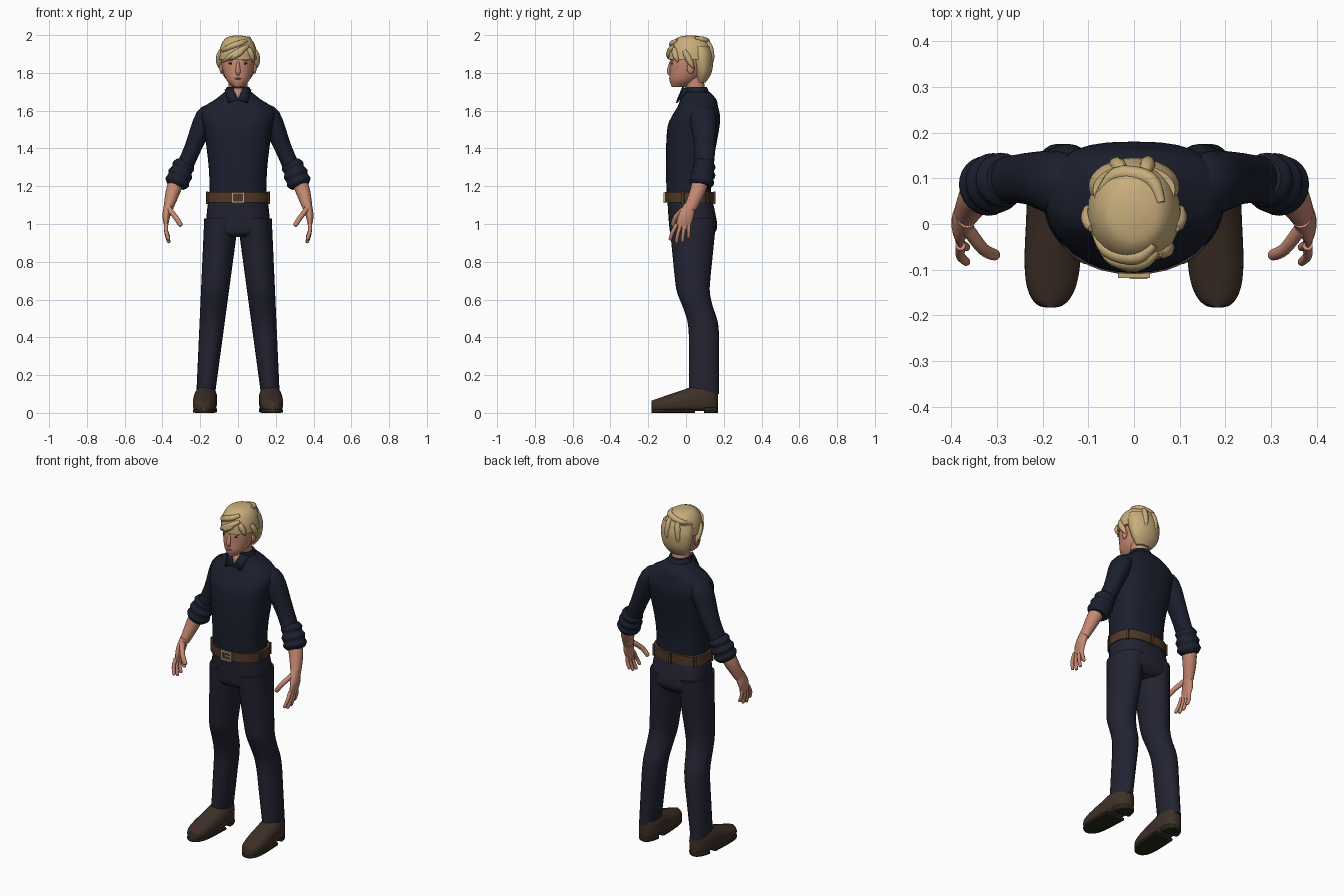
import bpy
import bmesh
from math import cos, sin, pi, copysign
from mathutils import Vector, Matrix

cube = bpy.data.objects.get("Cube")
if cube:
    bpy.data.objects.remove(cube, do_unlink=True)


def material(name, red, green, blue):
    mat = bpy.data.materials.new(name)
    mat.use_nodes = True
    mat.diffuse_color = (red, green, blue, 1)
    shader = next(node for node in mat.node_tree.nodes if node.type == "BSDF_PRINCIPLED")
    shader.inputs["Base Color"].default_value = mat.diffuse_color
    shader.inputs["Roughness"].default_value = 0.8
    return mat


SHIRT = material("navy shirt", .011, .014, .027)
TROUSERS = material("dark trousers", .016, .017, .031)
SKIN = material("skin", .57, .25, .17)
HAIR = material("blond hair", .58, .42, .2)
LEATHER = material("brown shoe leather", .05, .03, .02)
SOLE = material("dark sole", .02, .02, .01)
BELT = material("belt leather", .08, .04, .02)
BUCKLE = material("pale brass", .5, .4, .2)
EYE = material("dark eye", .03, .02, .02)
LIP = material("lip", .4, .1, .1)

ROUND, CLOTH, SHOE, SLAB = (2, 2), (2.3, 2.7), (4, 2), (5, 5)
UPRIGHT, FACING_FRONT = "upright", "facing front"


def finish(name, bm, mat):
    bmesh.ops.recalc_face_normals(bm, faces=bm.faces)
    mesh = bpy.data.meshes.new(name)
    bm.to_mesh(mesh)
    bm.free()
    mesh.materials.append(mat)
    mesh.shade_smooth()
    mesh.set_sharp_from_angle(angle=0.8)
    obj = bpy.data.objects.new(name, mesh)
    bpy.context.collection.objects.link(obj)
    return obj


def smooth_rows(rows, steps=4):
    """Pass a smooth curve through the section rows."""
    padded = [rows[0], *rows, rows[-1]]
    result = []
    for before, start, end, after in zip(padded, rows, rows[1:], padded[3:]):
        for step in range(steps):
            t = step / steps
            result.append([q + t / 2 * (r - p + t * (2 * p - 5 * q + 4 * r - w
                                                     + t * (3 * (q - r) + w - p)))
                           for p, q, r, w in zip(before, start, end, after)])
    return result + [rows[-1]]


def oval(angle, width, depth, powers):
    """Point of a squared oval whose negative and positive halves differ."""
    across, along = cos(angle), sin(angle)
    power = 2 / powers[along > 0]
    return (copysign(abs(across) ** power, across) * width,
            copysign(abs(along) ** power, along) * depth)


def loft(name, rows, mat, plane=None, powers=ROUND, sides=24, mirror=1):
    """Skin rows of (x, y, z, radius, radius); rings follow the path unless a plane is set."""
    rows = smooth_rows(rows)
    centres = [Vector(row[:3]) for row in rows]
    bm = bmesh.new()
    rings = []
    for i, (centre, row) in enumerate(zip(centres, rows)):
        u, v = Vector((1, 0, 0)), Vector((0, 1, 0))
        if plane == FACING_FRONT:
            v = Vector((0, 0, 1))
        elif plane is None:
            along = (centres[min(i + 1, len(rows) - 1)] - centres[max(i - 1, 0)]).normalized()
            u = v.cross(along).normalized()
            v = along.cross(u)
        ring = []
        for k in range(sides):
            a, b = oval(2 * pi * k / sides, row[-2], row[-1], powers)
            point = centre + u * a + v * b
            point.x *= mirror
            ring.append(bm.verts.new(point))
        rings.append(ring)
    for low, high in zip(rings, rings[1:]):
        for k in range(sides):
            bm.faces.new((low[k - 1], low[k], high[k], high[k - 1]))
    bm.faces.new(rings[0])
    bm.faces.new(rings[-1])
    return finish(name, bm, mat)


def body(name, rows, mat, powers=CLOTH):
    """Upright loft from rows of (height, half width, front, back)."""
    return loft(name, [(0, (front + back) / 2, height, width, (back - front) / 2)
                       for height, width, front, back in rows], mat, UPRIGHT, powers, sides=32)


def box(name, centre, size, mat, turn=0):
    bm = bmesh.new()
    bmesh.ops.create_cube(bm, size=1, matrix=Matrix.Translation(centre)
                          @ Matrix.Rotation(turn, 4, "Z") @ Matrix.Diagonal((*size, 1)))
    return finish(name, bm, mat)


def blob(name, centre, radii, mat):
    bm = bmesh.new()
    bmesh.ops.create_uvsphere(bm, u_segments=16, v_segments=8, radius=1,
                              matrix=Matrix.Translation(centre) @ Matrix.Diagonal((*radii, 1)))
    return finish(name, bm, mat)


def plate(name, points, mat):
    bm = bmesh.new()
    bm.faces.new([bm.verts.new(point) for point in points])
    obj = finish(name, bm, mat)
    solid = obj.modifiers.new("thickness", "SOLIDIFY")
    solid.thickness = .006
    solid.offset = 0
    return obj


# Shirt body, trouser seat and belt
body("shirt_body", [(1.13, .15, -.1, .13), (1.3, .155, -.107, .14), (1.5, .18, -.1, .175),
                    (1.57, .195, -.075, .18), (1.62, .18, -.045, .17), (1.66, .12, -.03, .16),
                    (1.7, .07, -.015, .125)], SHIRT)
body("trouser_seat", [(1.15, .155, -.1, .135), (1, .17, -.09, .165), (.95, .16, -.08, .15),
                      (.93, .09, -.05, .13)], TROUSERS)
body("belt", [(height, .165, -.11, .147) for height in (1.115, 1.17)], BELT)
for i in range(5):
    angle = pi / 2 + (i - 2) * .9
    x, y = oval(angle, .167, .13, CLOTH)
    box(f"belt_loop_{i}", (x, y + .02, 1.14), (.014, .01, .066), BELT, angle - pi / 2)

# Square buckle with a prong
for s in (-1, 1):
    box("buckle_side", (s * .03, -.113, 1.14), (.01, .01, .054), BUCKLE)
    box("buckle_bar", (0, -.113, 1.14 + s * .023), (.06, .01, .01), BUCKLE)
box("buckle_prong", (.01, -.115, 1.14), (.04, .01, .007), BUCKLE)

# Neck, open shirt front and collar
loft("neck", [(0, .06, 1.65, .05, .05), (0, .04, 1.79, .05, .05)], SKIN, UPRIGHT)
plate("open_neck", [(-.03, -.014, 1.72), (0, -.045, 1.65), (.03, -.014, 1.72)], SKIN)
body("collar_band", [(1.67, .08, -.02, .135), (1.725, .06, -.003, .11)], SHIRT, ROUND)

# Head and face
body("head", [(1.725, .025, -.075, 0), (1.76, .06, -.087, .06), (1.81, .08, -.085, .1),
              (1.88, .088, -.08, .125), (1.96, .06, -.04, .1)], SKIN, ROUND)
loft("nose", [(0, -.08, 1.86, .006, .006), (0, -.092, 1.81, .013, .01),
              (0, -.084, 1.79, .008, .006)], SKIN)
blob("mouth", (0, -.085, 1.77), (.02, .005, .005), LIP)


def scalp(turn, lift, puff=1):
    """Point on the domed hair, from a turn about the head and a lift above the brow."""
    reach = puff * cos(lift) ** .6
    return (.102 * reach * cos(turn * pi), .025 + .118 * reach * sin(turn * pi),
            1.87 + .128 * sin(lift))


# Hair dome, nape and swept locks
dome = [scalp(.5, lift / 10) for lift in range(0, 16, 3)]
body("hair_crown", [(z, (y - .025) * .87, .05 - y, y) for x, y, z in dome], HAIR, ROUND)
body("hair_nape", [(1.75, .05, .06, .105), (1.8, .085, .045, .135), (1.88, .1, .02, .145),
                   (1.94, .09, .02, .13)], HAIR, ROUND)
LOCKS = [(-.3, .6, -.8, -.1), (-.4, .4, -.65, 0), (-.3, .5, -.2, -.1), (-.3, .9, -.9, .3),
         (-.1, .4, .05, -.4), (-.9, .4, -1.05, -.4), (.1, 1.1, .9, .6), (.4, .9, .4, -.3),
         (.6, .8, .65, -.4)]
for i, (turn, lift, end_turn, end_lift) in enumerate(LOCKS):
    rows = []
    for t, radius in ((0, .01), (.3, .017), (.7, .015), (1, .003)):
        point = scalp(turn + t * (end_turn - turn), lift + t * (end_lift - lift), .98)
        rows.append((*point, radius, radius))
    loft(f"hair_lock_{i}", rows, HAIR, sides=8)


def leg_row(height):
    """Straight stance, with the knee setting the calf back."""
    bend = min(1, max(0, (.68 - height) / .25))
    bend *= bend * (3 - 2 * bend)
    return (.18 - .09 * height, .035 + .06 * bend, height,
            .045 + .045 * height, .08 + .1 * max(0, height - .57))


def shoe_rows(start, end, margin, top):
    """Sections from heel to toe; top gives the height at each place."""
    rows = []
    for k in range(9):
        t = sin((start + (end - start) * k / 8) * pi / 2)
        half = top(t) / 2
        rows.append((.175 + .008 * t, -.007 - .176 * t, half + margin,
                     .01 + .052 * (1 - t ** 4) ** .5, half))
    return rows


# Paired parts, built once and mirrored
for side, s in (("left", 1), ("right", -1)):
    def limb(part, rows, mat, plane=None, powers=ROUND):
        loft(f"{side}_{part}", rows, mat, plane, powers, mirror=s)

    def digit(part, start, bend, tip, radius):
        end = Vector(tip) + (Vector(tip) - Vector(bend)).normalized() * radius / 2
        limb(part, [(*point, radius * scale, radius * scale) for point, scale in
                    ((start, 1), (bend, .9), (tip, .8), (end, .2))], SKIN)

    blob(side + "_eye", (s * .036, -.074, 1.85), (.014, .004, .005), EYE)
    blob(side + "_eyebrow", (s * .038, -.074, 1.867), (.02, .005, .004), HAIR)
    blob(side + "_ear", (s * .088, .025, 1.825), (.01, .02, .03), SKIN)
    plate(side + "_collar_flap", [(0, -.045, 1.66), (s * .03, -.016, 1.727), (s * .07, .01, 1.71),
                                  (s * .05, -.05, 1.64)], SHIRT)

    limb("trouser_leg", [leg_row(1.03 - .93 * k / 12) for k in range(13)], TROUSERS, UPRIGHT)
    limb("shoe", shoe_rows(-1, 1, .01, lambda t: min(.14, .115 - .06 * t)),
         LEATHER, FACING_FRONT, SHOE)
    limb("sole", shoe_rows(-.2, 1, 0, lambda t: .02), SOLE, FACING_FRONT, SLAB)
    limb("heel", shoe_rows(-1, -.4, 0, lambda t: .03), SOLE, FACING_FRONT, SLAB)

    # Sleeve ending in a cuff of rolled folds
    limb("sleeve", [(.12, .08, 1.59, .045, .06), (.17, .09, 1.56, .058, .07),
                    (.24, .1, 1.4, .045, .055), (.31, .09, 1.24, .045, .05)], SHIRT)
    top, bottom = Vector((.28, .1, 1.33)), Vector((.33, .08, 1.2))
    limb("rolled_cuff", [(*top.lerp(bottom, k / 6), radius, radius) for k, radius in
                         enumerate((.045, .06, .055, .066, .06, .066, .05))], SHIRT)

    # Forearm and hand
    limb("forearm", [(.32, .08, 1.24, .04, .045), (.345, .06, 1.17, .038, .04),
                     (.37, .02, 1.08, .025, .032)], SKIN)
    limb("palm", [(.367, .02, 1.1, .024, .03), (.38, 0, 1.04, .02, .04),
                  (.38, -.02, .98, .008, .036)], SKIN)
    digit("thumb", (.365, -.01, 1.08), (.33, -.055, 1.035), (.304, -.068, .995), .015)
    for i, length in enumerate((.08, .095, .09, .07)):
        y, fan = .021 * i - .048, .007 * i - .022
        digit(f"finger_{i}", (.38, y, 1), (.38, y + fan, 1 - length / 2),
              (.367, y + 1.6 * fan, 1 - length), .011)
